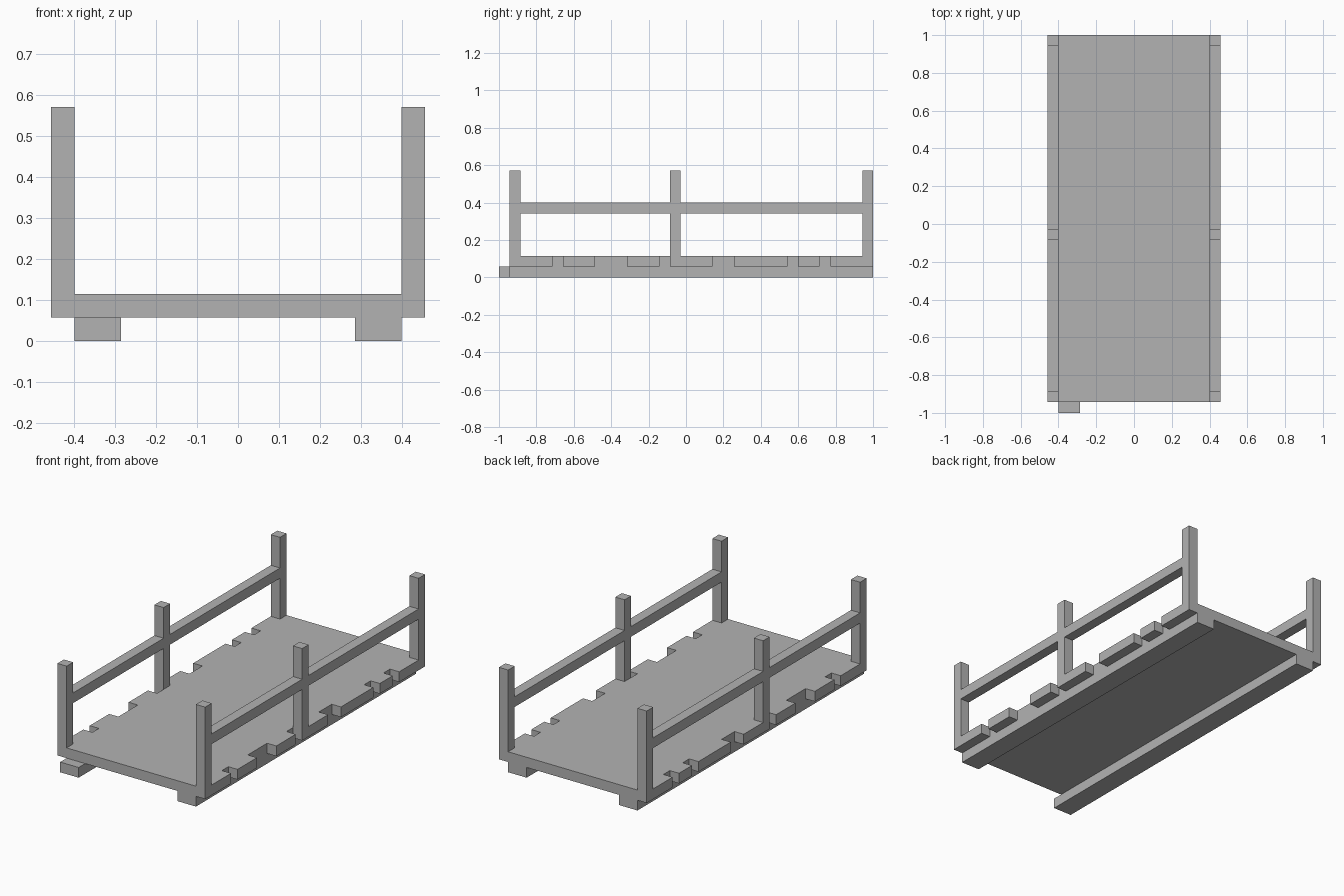
import bpy

cube = bpy.data.objects.get("Cube")
if cube:
    bpy.data.objects.remove(cube, do_unlink=True)

U = 2 / 35          # one block unit
FRONT = -17.5       # front limit of the model, in blocks

grey = bpy.data.materials.new("plain grey")
grey.use_nodes = True
COLOUR = (0.45, 0.45, 0.45, 1)
grey.diffuse_color = COLOUR
grey.node_tree.nodes["Principled BSDF"].inputs["Base Color"].default_value = COLOUR


def block(name, x, y, z):
    """Box from (low, high) ranges in block units; y counts from the front."""
    ranges = (x, (y[0] + FRONT, y[1] + FRONT), z)
    bpy.ops.mesh.primitive_cube_add(size=1)
    ob = bpy.context.object
    ob.name = name
    for v in ob.data.vertices:
        v.co = [U * ((a + b) / 2 + c * (b - a)) for (a, b), c in zip(ranges, v.co)]
    ob.data.materials.append(grey)
    return ob


# Walking deck
block("deck", (-7, 7), (1, 35), (1, 2))

# Broken plank ends along each side, as (start, end) from the front
PLANKS = [(1, 5), (6, 9), (12, 15), (16, 20), (22, 27), (28, 30), (31, 35)]
POSTS = [1, 16, 34]

for side, s in (("left", 1), ("right", -1)):
    def span(a, b):
        return tuple(sorted((s * a, s * b)))

    # Support beam; the right one sticks out in front
    block(side + "_beam", span(5, 7), (1 if s > 0 else 0, 35), (0, 1))
    for i, ends in enumerate(PLANKS):
        block(f"{side}_plank_end_{i + 1}", span(7, 8), ends, (1, 2))
    # Railing posts and the rails between them
    for i, y in enumerate(POSTS):
        block(f"{side}_post_{i + 1}", span(7, 8), (y, y + 1), (2, 10))
    for i, (a, b) in enumerate(zip(POSTS, POSTS[1:])):
        block(f"{side}_rail_{i + 1}", span(7, 8), (a + 1, b), (6, 7))
